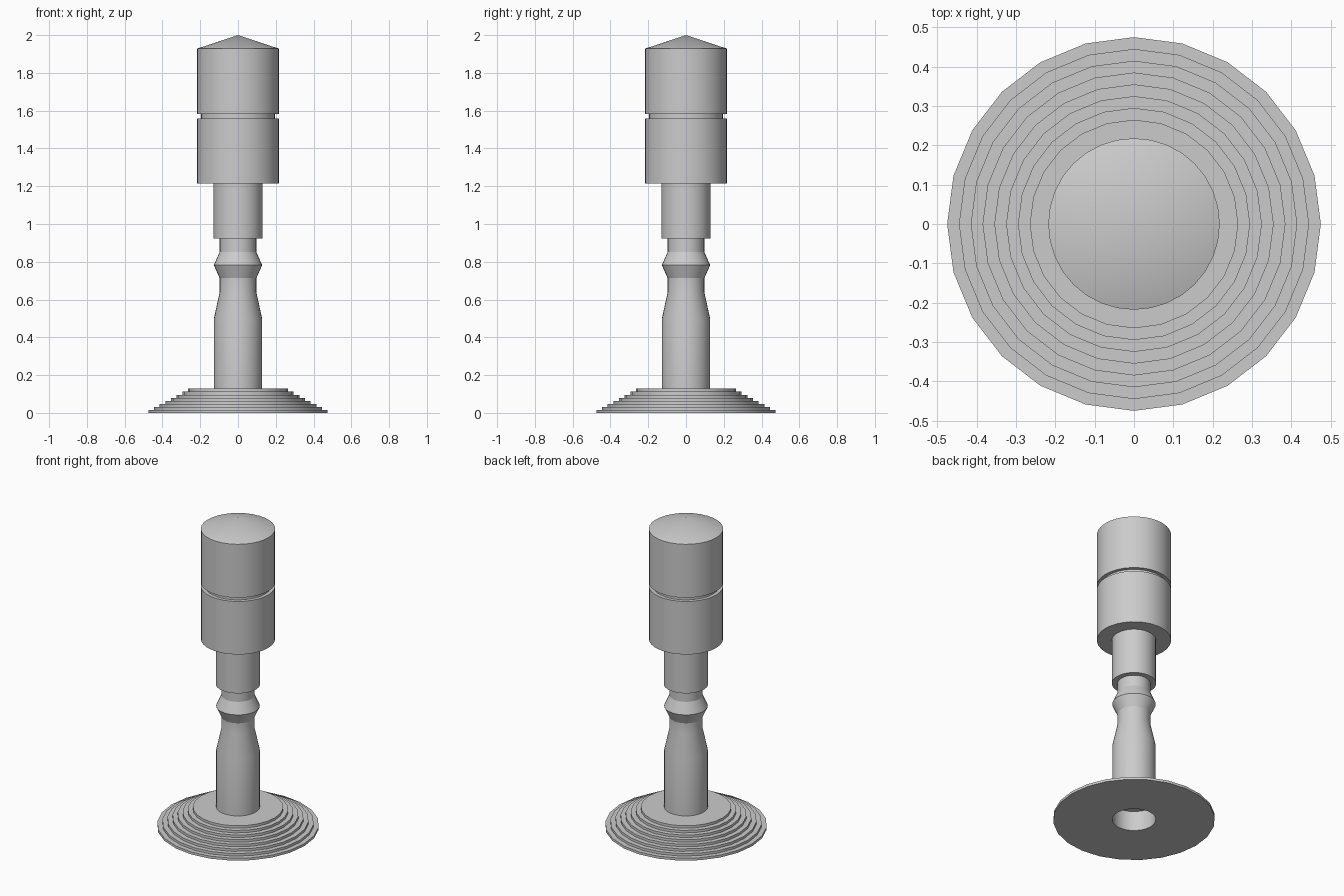
import bpy, bmesh, math

if "Cube" in bpy.data.objects:
    bpy.data.objects.remove(bpy.data.objects["Cube"])


def lathe(name, profile, sides, closed=False):
    """Revolve (radius, z) points around z; radius 0 becomes a single pole."""
    bm = bmesh.new()
    rings = []
    for r, z in profile:
        if r == 0:
            rings.append([bm.verts.new((0, 0, z))] * sides)
        else:
            rings.append([bm.verts.new((r * math.cos(2 * math.pi * i / sides),
                                        r * math.sin(2 * math.pi * i / sides), z))
                          for i in range(sides)])
    pairs = list(zip(rings, rings[1:]))
    if closed:
        pairs.append((rings[-1], rings[0]))
    for a, b in pairs:
        for i in range(sides):
            j = (i + 1) % sides
            bm.faces.new(list(dict.fromkeys((a[i], a[j], b[j], b[i]))))
    bmesh.ops.recalc_face_normals(bm, faces=bm.faces)
    mesh = bpy.data.meshes.new(name)
    bm.to_mesh(mesh)
    bm.free()
    obj = bpy.data.objects.new(name, mesh)
    bpy.context.collection.objects.link(obj)
    bpy.ops.object.select_all(action='DESELECT')
    obj.select_set(True)
    bpy.context.view_layer.objects.active = obj
    bpy.ops.object.shade_smooth_by_angle(angle=math.radians(16))
    return obj


# Stepped base: eight terraces around an open bore
BASE_TOP, STEPS, BORE = 0.128, 8, 0.128
rise = BASE_TOP / STEPS
base = [(BORE, 0)]
for k in range(STEPS):
    r = 0.475 - 0.03 * k
    base += [(r, k * rise), (r, (k + 1) * rise)]
base.append((BORE, BASE_TOP))
lathe("stepped_base", base, 24, closed=True)

# Stem: post, taper, waist, pointed bead and collar
lathe("stem", [(0, 0.128), (0.128, 0.128), (0.128, 0.497), (0.097, 0.64),
               (0.097, 0.713), (0.128, 0.782), (0.097, 0.852),
               (0.097, 0.922), (0.13, 0.922), (0.13, 1.215), (0, 1.215)], 32)

# Head: two drums parted by a groove, with a shallow cone cap
lathe("head", [(0, 1.215), (0.218, 1.215), (0.218, 1.558), (0.196, 1.558),
               (0.196, 1.582), (0.218, 1.582), (0.218, 1.928), (0, 2.0)], 32)
